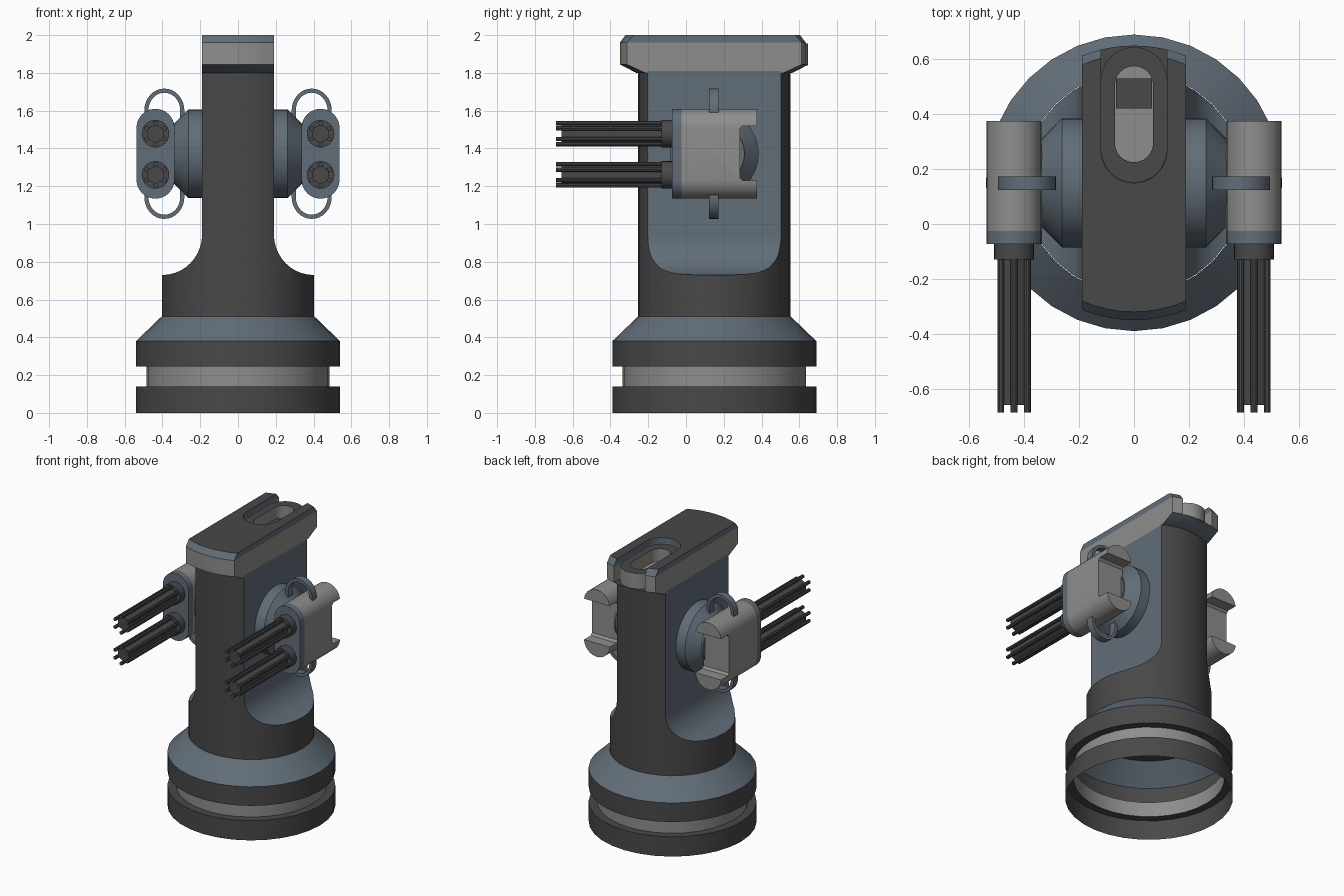
import bpy, bmesh, math
from math import sin, cos, pi, radians

if "Cube" in bpy.data.objects:
    bpy.data.objects.remove(bpy.data.objects["Cube"])

DARK, LIGHT, BLUE = 0, 1, 2
MATS = []
for mat_name, col in (("dark_grey", (.065, .065, .065)), ("light_grey", (.27, .27, .26)),
                      ("blue_grey", (.12, .153, .187))):
    m = bpy.data.materials.new(mat_name)
    m.diffuse_color = (*col, 1)
    m.use_nodes = True
    m.node_tree.nodes["Principled BSDF"].inputs["Base Color"].default_value = m.diffuse_color
    MATS.append(m)

CY = .15      # y of the tower axis
GZ = 1.372    # height of the gun axis


def place(axis, u, v, a):
    return {'x': (a, u, v), 'y': (u, a, v), 'z': (u, v, a)}[axis]


def finish(name, bm):
    bmesh.ops.recalc_face_normals(bm, faces=bm.faces)
    me = bpy.data.meshes.new(name)
    bm.to_mesh(me)
    bm.free()
    for m in MATS:
        me.materials.append(m)
    ob = bpy.data.objects.new(name, me)
    bpy.context.collection.objects.link(ob)
    smooth(ob)
    return ob


def smooth(ob):
    for p in ob.data.polygons:
        p.use_smooth = True
    ob.data.set_sharp_from_angle(angle=radians(28))


def prism(name, pts, axis, a, b, mat):
    """Extrude a flat outline along an axis from a to b."""
    bm = bmesh.new()
    lo = [bm.verts.new(place(axis, u, v, a)) for u, v in pts]
    hi = [bm.verts.new(place(axis, u, v, b)) for u, v in pts]
    bm.faces.new(lo)
    bm.faces.new(hi)
    for i in range(len(pts)):
        j = (i + 1) % len(pts)
        bm.faces.new((lo[i], lo[j], hi[j], hi[i]))
    for f in bm.faces:
        f.material_index = mat
    return finish(name, bm)


def lathe(name, prof, axis, cu, cv, mats, n=32, cap=True, turn=0):
    """Spin a (radius, position) profile around an axis."""
    bm = bmesh.new()
    rings = [[bm.verts.new(place(axis, cu + r * cos(turn + 2 * pi * i / n),
                                 cv + r * sin(turn + 2 * pi * i / n), h))
              for i in range(n)] for r, h in prof]
    for k, (p, q) in enumerate(zip(rings, rings[1:])):
        for i in range(n):
            j = (i + 1) % n
            bm.faces.new((p[i], p[j], q[j], q[i])).material_index = mats[k]
    if cap:
        bm.faces.new(rings[0]).material_index = mats[0]
        bm.faces.new(rings[-1]).material_index = mats[-1]
    return finish(name, bm)


def stadium(cu, lo, hi, r, n=12):
    return ([(cu + r * cos(pi * i / n), hi + r * sin(pi * i / n)) for i in range(n + 1)] +
            [(cu - r * cos(pi * i / n), lo - r * sin(pi * i / n)) for i in range(n + 1)])


def box_outline(u0, u1, v0, v1):
    return [(u0, v0), (u1, v0), (u1, v1), (u0, v1)]


def boolean(ob, cutter, op):
    mod = ob.modifiers.new("cut", 'BOOLEAN')
    mod.object, mod.operation, mod.solver = cutter, op, 'EXACT'
    dg = bpy.context.evaluated_depsgraph_get()
    me = bpy.data.meshes.new_from_object(ob.evaluated_get(dg))
    ob.modifiers.clear()
    ob.data = me
    bpy.data.objects.remove(cutter)
    smooth(ob)


def recolour(ob, rule):
    for p in ob.data.polygons:
        p.material_index = rule(p.center, p.normal)


# Hollow stepped base
lathe("base_rings", [(.54, 0), (.54, .14), (.485, .14), (.485, .245), (.54, .245),
                     (.54, .38), (.405, .51)], 'z', 0, CY,
      [DARK, DARK, LIGHT, DARK, DARK, BLUE], cap=False)

# Column with flattened sides that flare out to the full round
column = lathe("column", [(.403, .505), (.403, 1.81)], 'z', 0, CY, [DARK])
half = [(.6, .4), (.6, .73)] + [(.40 - .21 * sin(t * pi / 20), .945 - .215 * cos(t * pi / 20))
                                for t in range(11)] + [(.19, 2)]
boolean(column, prism("cutter", half + [(-x, z) for x, z in reversed(half)],
                      'y', -1, 1.3, BLUE), 'INTERSECT')
recolour(column, lambda c, n: BLUE if c.z > .6 and
         (abs(n.z) > .05 or math.hypot(c.x, c.y - CY) < .3) else DARK)

# Head: chamfered disc trimmed to a bar, with a slot open to the back
head = lathe("head", [(.413, 1.8), (.5, 1.845), (.5, 1.96), (.47, 2)], 'z', 0, CY,
             [BLUE, LIGHT, BLUE], n=64)
boolean(head, prism("cutter", box_outline(-.19, .19, -1, 1), 'z', 1, 3, LIGHT), 'INTERSECT')
boolean(head, prism("cutter", stadium(0, .27, 1.5, .121), 'z', 1.845, 2.2, LIGHT), 'DIFFERENCE')
bm = bmesh.new()
bm.from_mesh(head.data)
bmesh.ops.bisect_plane(bm, geom=bm.verts[:] + bm.edges[:] + bm.faces[:],
                       plane_co=(0, 0, 1.96), plane_no=(0, 0, 1))
bm.to_mesh(head.data)
bm.free()
smooth(head)


def head_rule(c, n):
    if n.z > .9:
        return DARK
    return BLUE if abs(n.z) > .1 or c.z > 1.96 else LIGHT


recolour(head, head_rule)

# Looped block sitting in the slot
loop = prism("slot_block", stadium(0, .27, .525, .12), 'z', 1.84, 1.955, LIGHT)
boolean(loop, prism("cutter", stadium(0, .295, .505, .07), 'z', 1.865, 2.2, LIGHT), 'DIFFERENCE')
recolour(loop, lambda c, n: DARK if n.z > .9 and c.z > 1.9 else LIGHT)
prism("slot_floor_plate", box_outline(-.066, .066, .42, .53), 'z', 1.864, 1.871, DARK)

for s, side in ((-1, "left"), (1, "right")):
    gx = s * .437
    # Round shoulder joint
    lathe(side + "_shoulder", [(.235, s * .17), (.235, s * .262), (.16, s * .337),
                               (.16, s * .35)], 'x', CY, GZ, [BLUE] * 3)
    # Gun pod with a notch in the back, and its front plate
    pod = prism(side + "_pod", stadium(gx, GZ - .137, GZ + .137, .101), 'y', -.025, .375, LIGHT)
    boolean(pod, prism("cutter", [(.6, 1.23), (.6, 1.52), (.3, 1.52), (.285, 1.505),
                                  (.285, 1.245), (.3, 1.23)], 'x', gx - .3, gx + .3, LIGHT),
            'DIFFERENCE')
    prism(side + "_pod_front", stadium(gx, GZ - .137, GZ + .137, .101), 'y', -.073, -.025, BLUE)
    # Two rotary barrel clusters
    for z, level in ((1.26, "lower"), (1.478, "upper")):
        tag = side + "_" + level
        lathe(tag + "_barrel_collar", [(.073, -.06), (.073, -.13)], 'y', gx, z, [DARK], n=24)
        lathe(tag + "_barrel_core", [(.05, -.12), (.05, -.66)], 'y', gx, z, [DARK],
              n=6, turn=pi / 6)
        for k in range(6):
            a = pi / 6 + k * pi / 3
            lathe(f"{tag}_barrel_{k + 1}", [(.0125, -.12), (.0125, -.687)], 'y',
                  gx + .056 * cos(a), z + .056 * sin(a), [DARK], n=10)
    # Cable loops arching from pod to shoulder, above and below
    for d, level in ((1, "upper"), (-1, "lower")):
        arc = []
        for w, h, order in ((.106, .115, 1), (.084, .093, -1)):
            pts = [(w, -.09)] + [(w * cos(pi * i / 16), h * sin(pi * i / 16))
                                 for i in range(17)] + [(-w, -.09)]
            arc += pts[::order]
        prism(f"{side}_{level}_cable", [(s * .39 + u, GZ + d * (.23 + v)) for u, v in arc],
              'y', CY - .027, CY + .023, BLUE)
